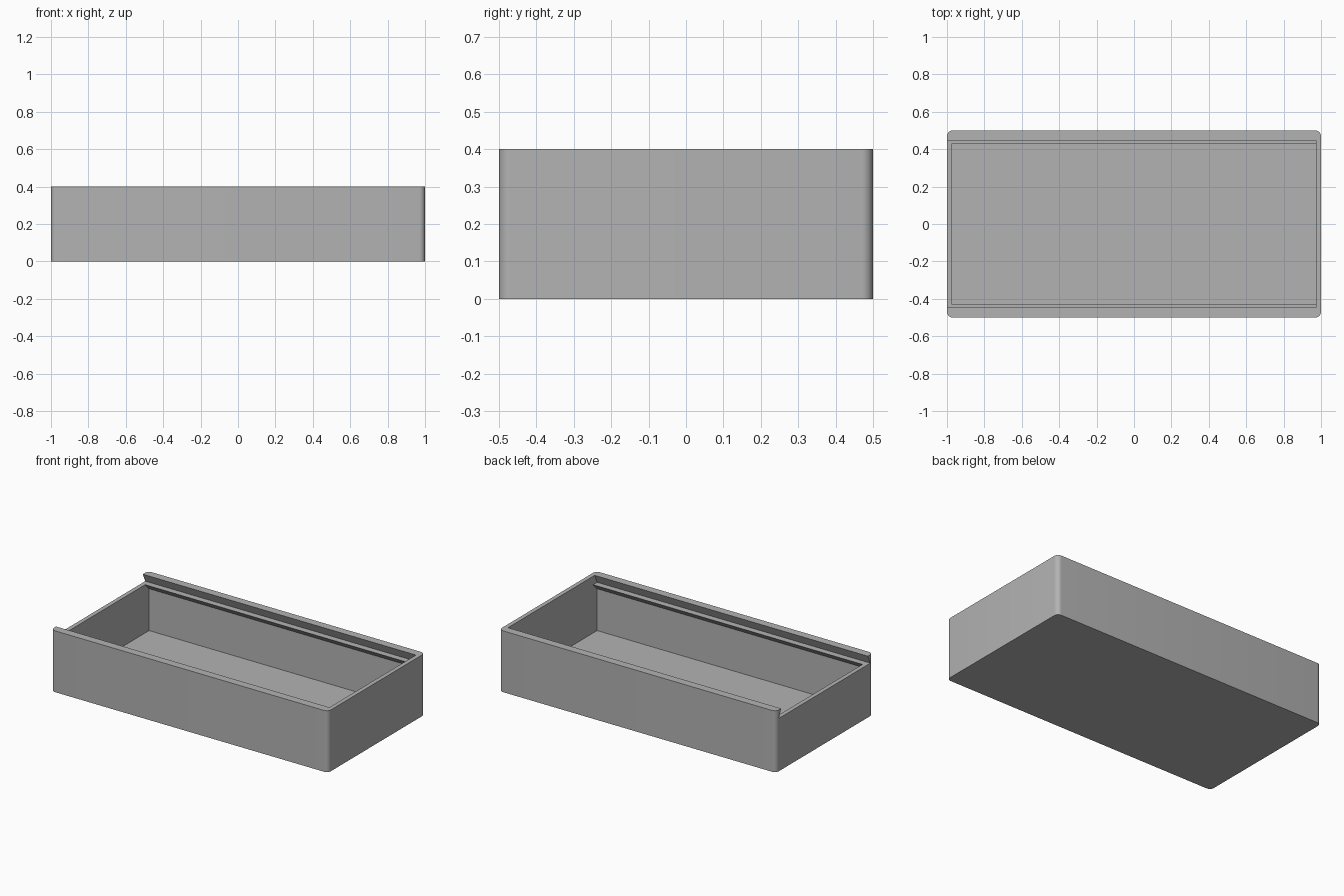
import bpy, bmesh, math

if "Cube" in bpy.data.objects:
    bpy.data.objects.remove(bpy.data.objects["Cube"])

grey = bpy.data.materials.new("grey")
grey.diffuse_color = (0.45, 0.45, 0.45, 1)
grey.use_nodes = True
grey.node_tree.nodes["Principled BSDF"].inputs["Base Color"].default_value = grey.diffuse_color

WALL, FLOOR, LEDGE, H = 0.028, 0.03, 0.345, 0.4
IN_X, IN_Y = 1 - WALL, 0.5 - WALL


def prism(name, half, x0, x1):
    """Extrude a y-mirrored (y, z) profile along x."""
    pts = half + [(-y, z) for y, z in reversed(half)]
    bm = bmesh.new()
    face = bm.faces.new([bm.verts.new((x0, y, z)) for y, z in pts])
    ext = bmesh.ops.extrude_face_region(bm, geom=[face])
    verts = [g for g in ext["geom"] if isinstance(g, bmesh.types.BMVert)]
    bmesh.ops.translate(bm, verts=verts, vec=(x1 - x0, 0, 0))
    bmesh.ops.recalc_face_normals(bm, faces=bm.faces)
    mesh = bpy.data.meshes.new(name)
    bm.to_mesh(mesh)
    bm.free()
    ob = bpy.data.objects.new(name, mesh)
    bpy.context.collection.objects.link(ob)
    return ob


# Outer block with rounded upright corners
box = prism("box_body", [(0.5, 0), (0.5, H)], -1, 1)
box.data.materials.append(grey)
bm = bmesh.new()
bm.from_mesh(box.data)
upright = [e for e in bm.edges if abs(e.verts[0].co.z - e.verts[1].co.z) > 0.1]
bmesh.ops.bevel(bm, geom=upright, offset=0.03, segments=8, profile=0.5, affect='EDGES')
bm.to_mesh(box.data)
bm.free()

# Storage cavity, narrowing under the lid ledges
cavity = prism("cavity_cutter", [(IN_Y, FLOOR), (IN_Y, 0.303), (0.431, LEDGE),
                                 (0.431, LEDGE + 0.02)], -IN_X, IN_X)
# Dovetail lid slot, open at the left end
slot = prism("lid_slot_cutter", [(IN_Y, LEDGE), (0.447, H), (0.447, H + 0.05)], -1.1, IN_X)

bpy.context.view_layer.objects.active = box
box.select_set(True)
for cutter in (cavity, slot):
    mod = box.modifiers.new(cutter.name, 'BOOLEAN')
    mod.operation, mod.solver, mod.object = 'DIFFERENCE', 'EXACT', cutter
    bpy.ops.object.modifier_apply(modifier=mod.name)
    bpy.data.objects.remove(cutter)

bpy.ops.object.shade_smooth_by_angle(angle=math.radians(30))
